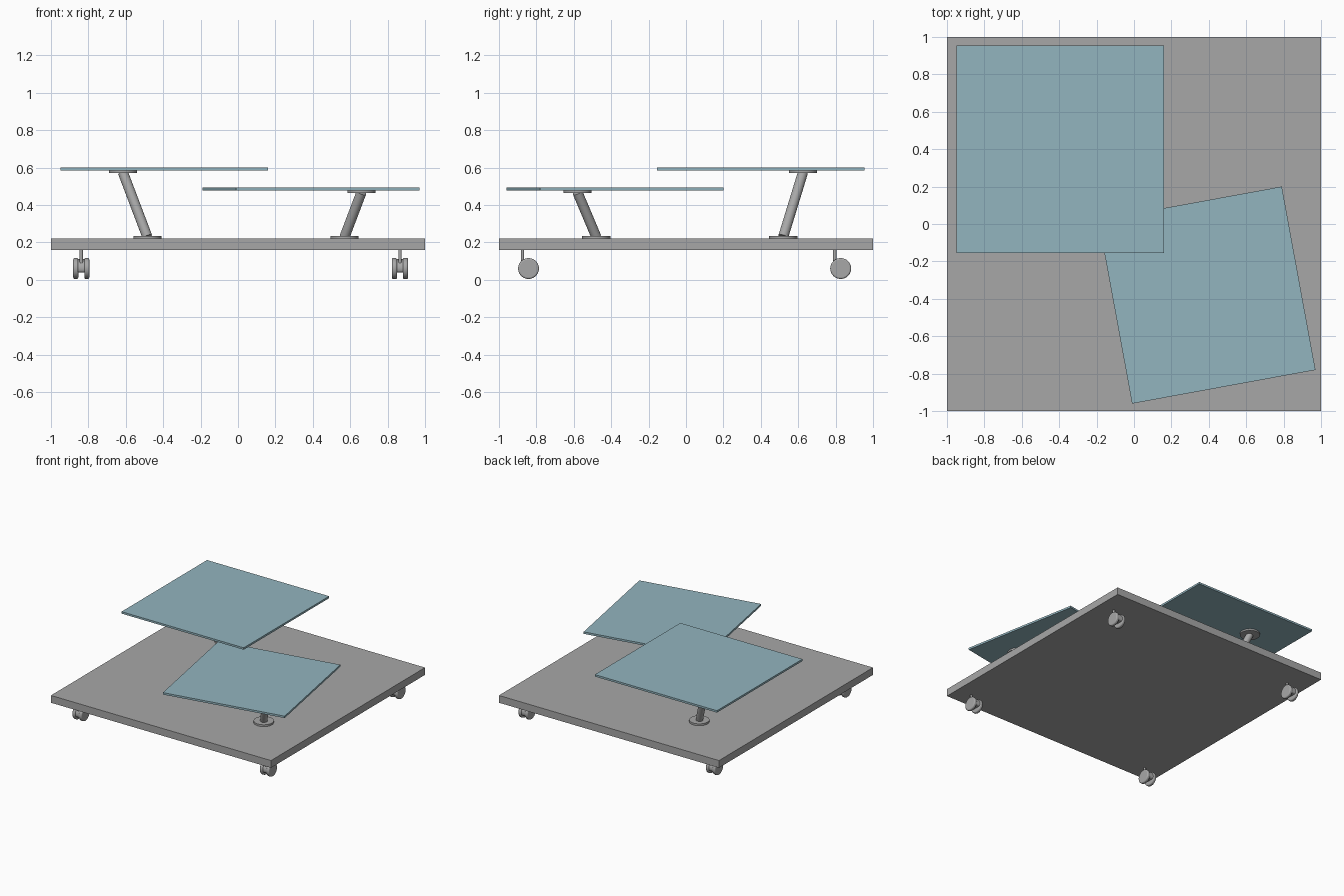
import bpy, math
from mathutils import Vector

if "Cube" in bpy.data.objects:
    bpy.data.objects.remove(bpy.data.objects["Cube"], do_unlink=True)


def material(name, color):
    m = bpy.data.materials.new(name)
    m.use_nodes = True
    m.diffuse_color = color
    m.node_tree.nodes["Principled BSDF"].inputs["Base Color"].default_value = color
    return m


GREY = material("grey", (0.39, 0.39, 0.39, 1))
GLASS = material("blue glass", (0.29, 0.46, 0.52, 1))


def box(name, center, size, mat, turn=0):
    bpy.ops.mesh.primitive_cube_add(size=1, location=center, rotation=(0, 0, turn))
    ob = bpy.context.object
    ob.name = name
    ob.scale = size
    bpy.ops.object.transform_apply(location=False, rotation=False, scale=True)
    ob.data.materials.append(mat)
    return ob


def rod(name, start, end, radius, sides=32, bevel=0):
    start, end = Vector(start), Vector(end)
    axis = end - start
    bpy.ops.mesh.primitive_cylinder_add(vertices=sides, radius=radius, depth=axis.length,
                                        location=(start + end) / 2)
    ob = bpy.context.object
    ob.name = name
    ob.rotation_euler = axis.to_track_quat("Z", "Y").to_euler()
    ob.data.materials.append(GREY)
    if bevel:
        mod = ob.modifiers.new("rounded rim", "BEVEL")
        mod.width = bevel
        mod.segments = 3
        mod.limit_method = "ANGLE"
    bpy.ops.object.shade_smooth_by_angle(angle=math.radians(35))
    return ob


# Base slab and the two glass shelves
BASE_TOP = 0.22
box("base", (0, 0, 0.19), (2, 2, 0.06), GREY)
box("upper_shelf", (-0.395, 0.4, 0.591), (1.11, 1.11, 0.016), GLASS)
box("lower_shelf", (0.39, -0.38, 0.485), (0.997, 0.997, 0.016), GLASS, math.radians(10.4))


# Slanted posts with a round flange at each end
def post(name, foot, head, top):
    fx, fy = foot
    hx, hy = head
    rod(name + "_foot_flange", (fx, fy, BASE_TOP), (fx, fy, BASE_TOP + 0.015), 0.075, 40)
    rod(name + "_head_flange", (hx, hy, top - 0.013), (hx, hy, top), 0.075, 40)
    rod(name + "_post", (fx, fy, BASE_TOP + 0.01), (hx, hy, top - 0.01), 0.027)


post("upper", (-0.485, 0.52), (-0.615, 0.625), 0.583)
post("lower", (0.57, -0.48), (0.66, -0.58), 0.477)


# Twin-wheel casters, all trailing towards the back
def caster(name, x, y):
    z, r = 0.06, 0.056
    for side, s in (("left", 1), ("right", -1)):
        rod(f"{name}_{side}_wheel", (x + s * 0.016, y, z), (x + s * 0.043, y, z), r, 24, 0.008)
    rod(name + "_axle", (x - 0.02, y, z), (x + 0.02, y, z), 0.014, 16)
    # Hood: upper half of a disc between the wheels
    hood = rod(name + "_hood", (x - 0.02, y, z), (x + 0.02, y, z), 0.05, 24)
    to_world = hood.rotation_euler.to_matrix()
    back = to_world.transposed()
    for v in hood.data.vertices:
        p = to_world @ v.co
        p.z = max(p.z, -0.02)
        v.co = back @ p
    rod(name + "_stem", (x, y - 0.032, 0.085), (x, y - 0.032, 0.165), 0.009, 16)


for y, end in ((-0.842, "front"), (0.827, "back")):
    for x, side in ((-0.838, "right"), (0.866, "left")):
        caster(f"{end}_{side}_caster", x, y)
